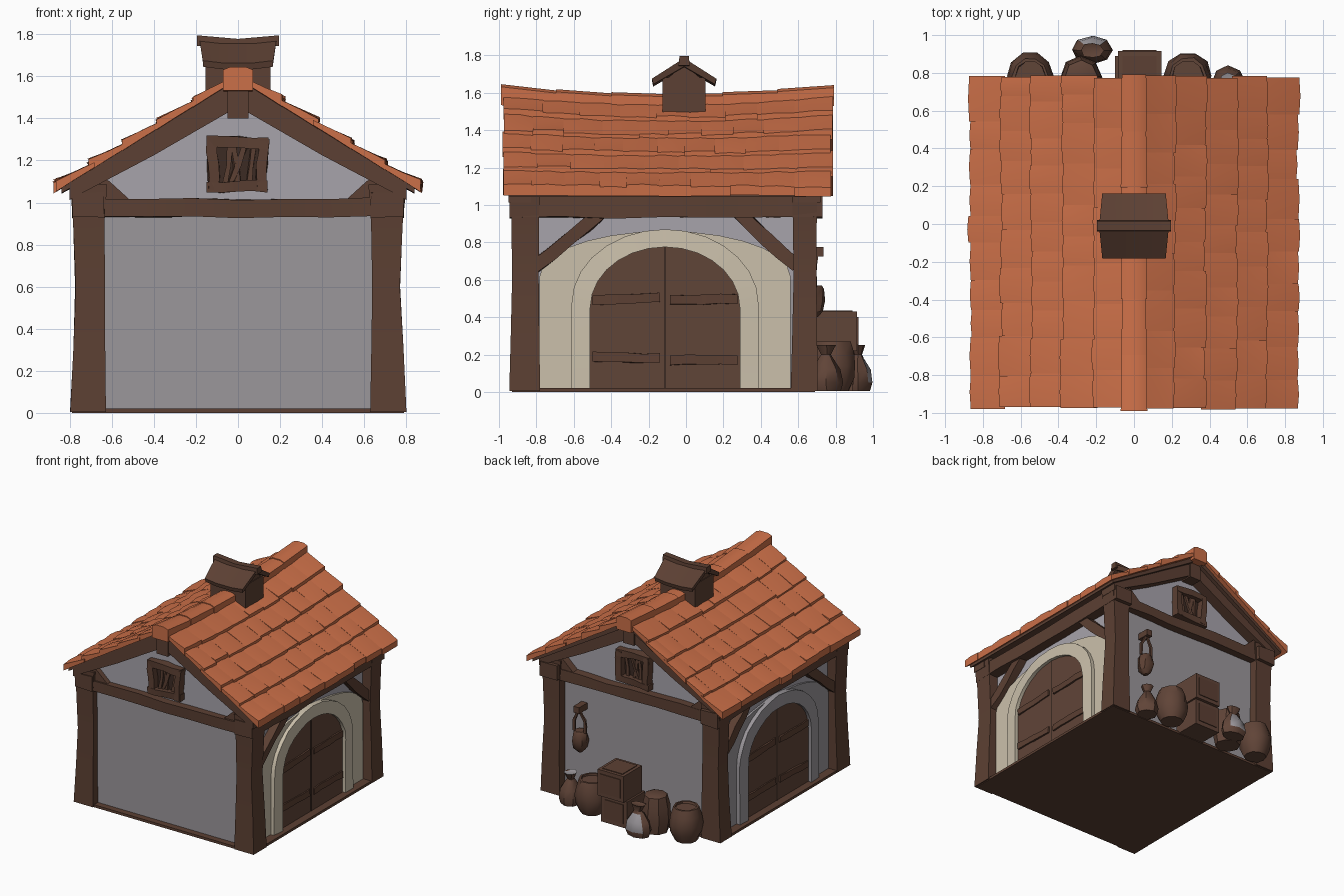
import bpy, bmesh, math, random
from mathutils import Vector

random.seed(4)
cube = bpy.data.objects.get("Cube")
if cube:
    bpy.data.objects.remove(cube)


def material(name, r, g, b):
    m = bpy.data.materials.new(name)
    m.use_nodes = True
    m.diffuse_color = (r, g, b, 1)
    m.node_tree.nodes["Principled BSDF"].inputs["Base Color"].default_value = (r, g, b, 1)
    return m


TILE = material("orange_tile", .60, .16, .065)
TIMBER = material("brown_timber", .107, .051, .033)
PLANK = material("plank_brown", .118, .058, .039)
DARK = material("dark_brown", .045, .024, .017)
WALL = material("grey_plaster", .33, .31, .33)
GABLE = material("pale_grey_plaster", .39, .37, .41)
CREAM = material("cream_stone", .60, .53, .41)


def jit(a):
    return random.uniform(-a, a)


def build(name, lofts, mats, rule=None, angle=40):
    """Skin each list of cross-sections, capped at both ends, into one object."""
    bm = bmesh.new()
    for sections in lofts:
        rings = [[bm.verts.new(p) for p in s] for s in sections]
        n = len(rings[0])
        for a, b in zip(rings, rings[1:]):
            for i in range(n):
                j = (i + 1) % n
                bm.faces.new((a[i], a[j], b[j], b[i]))
        bm.faces.new(rings[0][::-1])
        bm.faces.new(rings[-1])
    bmesh.ops.recalc_face_normals(bm, faces=bm.faces)
    for f in bm.faces:
        f.smooth = True
        if rule and rule(f):
            f.material_index = 1
    me = bpy.data.meshes.new(name)
    bm.to_mesh(me)
    bm.free()
    for m in mats if isinstance(mats, list) else [mats]:
        me.materials.append(m)
    me.set_sharp_from_angle(angle=math.radians(angle))
    ob = bpy.data.objects.new(name, me)
    bpy.context.collection.objects.link(ob)
    return ob


def beam(p, q, w, h, up=(0, 0, 1), cuts=4, rough=.005):
    """Rough-hewn bar from p to q, w wide and h high."""
    p, q = Vector(p), Vector(q)
    d = (q - p).normalized()
    side = d.cross(Vector(up)).normalized()
    top = side.cross(d)
    out = []
    for i in range(cuts + 1):
        c = p.lerp(q, i / cuts) + top * jit(rough)
        out.append([c + side * (w / 2 * a + jit(rough)) + top * (h / 2 * b + jit(rough))
                    for a, b in ((-1, -1), (1, -1), (1, 1), (-1, 1))])
    return out


def box(x0, x1, y0, y1, z0, z1):
    return [[(x0, y0, z), (x1, y0, z), (x1, y1, z), (x0, y1, z)] for z in (z0, z1)]


def along_y(profile, y0, y1):
    return [[(x, y, z) for x, z in profile] for y in (y0, y1)]


def lathe(x, y, profile, sides=10, sx=1, sy=1, rough=.004):
    return [[(x + r * sx * math.cos(i * math.tau / sides) + jit(rough),
              y + r * sy * math.sin(i * math.tau / sides) + jit(rough), z)
             for i in range(sides)] for r, z in profile]


# Roof surface: sagging ridge, flat eaves
def roof_z(x, y):
    t = (y + .1) / .89
    return 1.57 - .575 * x + (.05 * t * t - .01) * (1 - x / .9)


# House body
F, B = -.88, .63
build("floor", [box(-.79, .79, -.93, .69, 0, .02)], TIMBER)
build("walls", [box(-.7, .7, F, B, .01, .97)], WALL)
build("gable_wall", [along_y([(-.7, .96), (.7, .96), (.7, 1.1), (0, 1.49), (-.7, 1.1)], F, B)], GABLE)
build("side_wall_band", [box(s * .695, s * .705, F, B, .6, .97) for s in (-1, 1)], GABLE)

# Corner posts, flared at foot and head
posts = []
for s in (-1, 1):
    for y0, y1 in ((-.945, -.78), (.56, .705)):
        rings = []
        for z, a, b, g in ((.005, .63, .80, 0), (.3, .632, .785, .008), (.6, .635, .772, .015),
                           (.9, .632, .782, .012), (1.085, .62, .80, .005)):
            a, b = a + jit(.004), b + jit(.003)
            rings.append([(s * a, y0 + g, z), (s * b, y0 + g, z), (s * b, y1 - g / 2, z), (s * a, y1 - g / 2, z)])
        posts.append(rings)
build("corner_posts", posts, TIMBER)

# Beams, braces and rafters
beams = []
for s in (-1, 1):
    beams.append(beam((s * .71, -.945, .99), (s * .71, .73, .99), .15, .115, cuts=6))
    beams.append(beam((s * .73, -.81, .67), (s * .73, -.45, .96), .07, .07))
    beams.append(beam((s * .73, .59, .67), (s * .73, .28, .96), .07, .07))
for y in (-.88, .64):
    beams.append(beam((-.66, y, .975), (.66, y, .975), .11, .085, cuts=6))
build("beams_and_braces", beams, TIMBER)

rafters = []
for y0, y1 in ((-.95, -.83), (.58, .72)):
    for s in (-1, 1):
        rafters.append(along_y([(s * x, roof_z(x, y0) - d) for x, d in
                                ((0, .02), (.4, .02), (.8, .02), (.8, .1), (.4, .135), (0, .15))], y0, y1))
        rafters.append(along_y([(s * .5, 1.0), (s * .66, 1.0), (s * .66, 1.13), (s * .61, 1.1)], y0 + .03, y1 - .03))
    rafters.append(box(-.05, .05, y0 - .01, y1 + .01, 1.4, 1.54))
build("gable_rafters", rafters, TIMBER)

# Roof deck beneath the tiles
deck = []
for i in range(9):
    y = -.95 + 1.7 * i / 8
    deck.append([(x, y, roof_z(abs(x), y) - d) for x, d in
                 ((-.84, .02), (0, .015), (.84, .02), (.84, .045), (0, .06), (-.84, .045))])
build("roof_deck", [deck], TIMBER)

# Stepped rows of uneven tiles
tiles = []
for s in (-1, 1):
    for row in range(5):
        x0 = .05 + .163 * row
        y = -.975 + jit(.008)
        while y < .77:
            y1 = y + random.uniform(.14, .22)
            if y1 > .70:
                y1 = .78 + jit(.01)
            xe, lift = x0 + .166 + jit(.009), .03 + jit(.007)
            tile = []
            for x, up, dn in ((x0 - .02, .004, .02), (x0 + .08, .018, .02), (xe, lift, .022)):
                ym = (y + y1) / 2
                bulge = .006 if x == xe else 0
                tile.append([(s * x, y, roof_z(x, y) - dn), (s * x, y, roof_z(x, y) + up),
                             (s * (x + bulge), ym, roof_z(x, ym) + up + .004),
                             (s * x, y1, roof_z(x, y1) + up + jit(.004)), (s * x, y1, roof_z(x, y1) - dn)])
            tiles.append(tile)
            y = y1
build("roof_tiles", tiles, TILE)

# Ridge caps
caps = []
for i in range(6):
    ya, yb = -.99 + .296 * i, -.99 + .296 * (i + 1)
    cap = []
    for y, g in ((ya, .004), (yb + .005, 0)):
        z = roof_z(0, y) + g + jit(.004)
        w = .064 + g + jit(.003)
        cap.append([(-w, y, z - .08), (-w, y, z + .018), (-w * .5, y, z + .032),
                    (w * .5, y, z + .032), (w, y, z + .018), (w, y, z - .08)])
    caps.append(cap)
build("ridge_caps", caps, TILE)

# Roof vent with its own small roof
build("vent_box", [box(-.155, .155, -.125, .105, 1.45, 1.68),
                   [[(x, y, z) for y, z in ((-.12, 1.66), (.1, 1.66), (-.01, 1.75))] for x in (-.15, .15)]], TIMBER)
vent = []
for e in (-1, 1):
    sections = []
    for x, dz in ((-1, 0), (-.4, -.012), (.4, -.012), (1, 0)):
        sections.append([(x * .185, -.01, 1.785 + dz), (x * .168, -.01 + e * .172, 1.675 + dz),
                         (x * .165, -.01 + e * .165, 1.645 + dz), (x * .175, -.01, 1.74 + dz)])
    vent.append(sections)
vent.append([[(x, -.01 + a, z + dz) for a, z in ((-.03, 1.74), (.03, 1.74), (.025, 1.79), (-.025, 1.79))]
             for x, dz in ((-.195, .005), (0, -.012), (.195, .005))])
build("vent_roof", vent, TIMBER)

# Gable windows with crooked slats
for label, y, e in (("front", F, -1), ("back", B, 1)):
    yo = y + e * .03
    build(label + "_window_pane", [box(-.11, .11, y, y + e * .009, 1.08, 1.28)], DARK)
    frame = [beam((-.15, yo, 1.29), (.145, yo, 1.285), .06, .05), beam((-.15, yo, 1.07), (.14, yo, 1.08), .06, .05)]
    frame += [beam((x, yo, 1.06), (x * 1.03, yo, 1.3), .06, .05, up=(1, 0, 0)) for x in (-.12, .115)]
    frame += [beam((x, y + e * .02, 1.08), (x + t, y + e * .02, 1.28), .018, .024, up=(1, 0, 0), cuts=2)
              for x, t in ((-.06, .02), (0, -.025), (.055, .015), (-.04, .08))]
    build(label + "_window_frame", frame, TIMBER)


# Arched doorways on both long sides
def arch(half, spring, top, n=14):
    pts = [(half, .01)] + [(half * math.cos(math.pi * i / n), spring + (top - spring) * math.sin(math.pi * i / n))
                           for i in range(n + 1)] + [(-half, .01)]
    return [(y - .112, z) for y, z in pts]


def plate(pts, xa, xb):
    return [[(x, y, z) for y, z in pts] for x in (xa, xb)]


for label, s, stone in (("left", 1, CREAM), ("right", -1, WALL)):
    build(label + "_arch_panel", [plate(arch(.67, .62, .86), s * .69, s * .72)], stone)
    inner, outer = arch(.40, .45, .775), arch(.5, .47, .87)
    surround = [[(s * .69, *i), (s * (.755 + jit(.004)), *i), (s * (.75 + jit(.004)), *o), (s * .69, *o)]
                for i, o in zip(inner, outer)]
    build(label + "_arch_surround", [surround], stone)
    build(label + "_door", [plate(arch(.405, .45, .78), s * .69, s * .728)], PLANK)
    build(label + "_door_gap", [box(s * .72, s * .731, -.117, -.107, .02, .775)], DARK)
    battens = []
    for y0, y1 in ((-.5, -.14), (-.085, .275)):
        for z in (.18, .5):
            battens.append(beam((s * .73, y0, z + jit(.01)), (s * .73, y1, z + jit(.01)), .02, .05, rough=.003))
    build(label + "_door_battens", battens, TIMBER)

# Barrels behind the house
BARREL = [(.085, .005), (.115, .07), (.125, .14), (.115, .21), (.095, .27), (.08, .27), (.078, .255)]
for i, (x, k) in enumerate(((-.55, 1), (.285, 1.02))):
    build("barrel_%d" % (i + 1), [lathe(x, .785, [(r * k, z) for r, z in BARREL])], PLANK)
build("tub", [lathe(-.28, .78, [(.095, .005), (.11, .1), (.105, .2), (.085, .29), (.06, .3)], 8)], PLANK)

# Crates
build("lower_crate", [box(-.1, .13, .66, .89, .005, .22)], PLANK)
build("upper_crate", [box(-.085, .145, .68, .915, .22, .43)], PLANK)
edge = [box(-.06, .12, .705, .89, .43, .436), box(-.06, .12, .91, .921, .25, .4), box(-.07, .1, .885, .896, .04, .19)]
build("crate_boards", edge, TIMBER)

# Tied sacks; some cloth shows pale
SACK = [(.085, .005), (.1, .05), (.085, .12), (.045, .18), (.03, .2), (.055, .25), (.04, .245)]
build("front_sack", [lathe(-.22, .92, SACK, 8, 1.1, .75)], [PLANK, WALL],
      lambda f: .05 < f.calc_center_median().z < .17 and f.normal.y > .75)
build("corner_sack", [lathe(.5, .75, SACK, 8, .9, .9)], [PLANK, WALL],
      lambda f: f.normal.z > .9 and f.calc_center_median().z > .2)

# Hanging basket on the back wall
build("hanging_basket", [lathe(.46, .685, [(.02, .4), (.055, .43), (.07, .49), (.06, .55), (.045, .57)], 8, .9, .9)],
      TIMBER)
cords = [beam((.46 + a * .05, .69, .56), (.46 + a * .045, .69, .66), .016, .02, up=(1, 0, 0), cuts=2, rough=.002)
         for a in (-1, 1)]
cords += [beam((.46 + a * .045, .69, .655), (.46, .7, .74), .016, .02, up=(1, 0, 0), cuts=2, rough=.002) for a in (-1, 1)]
cords.append(box(.435, .485, .63, .735, .725, .775))
build("basket_cords", cords, TIMBER)
